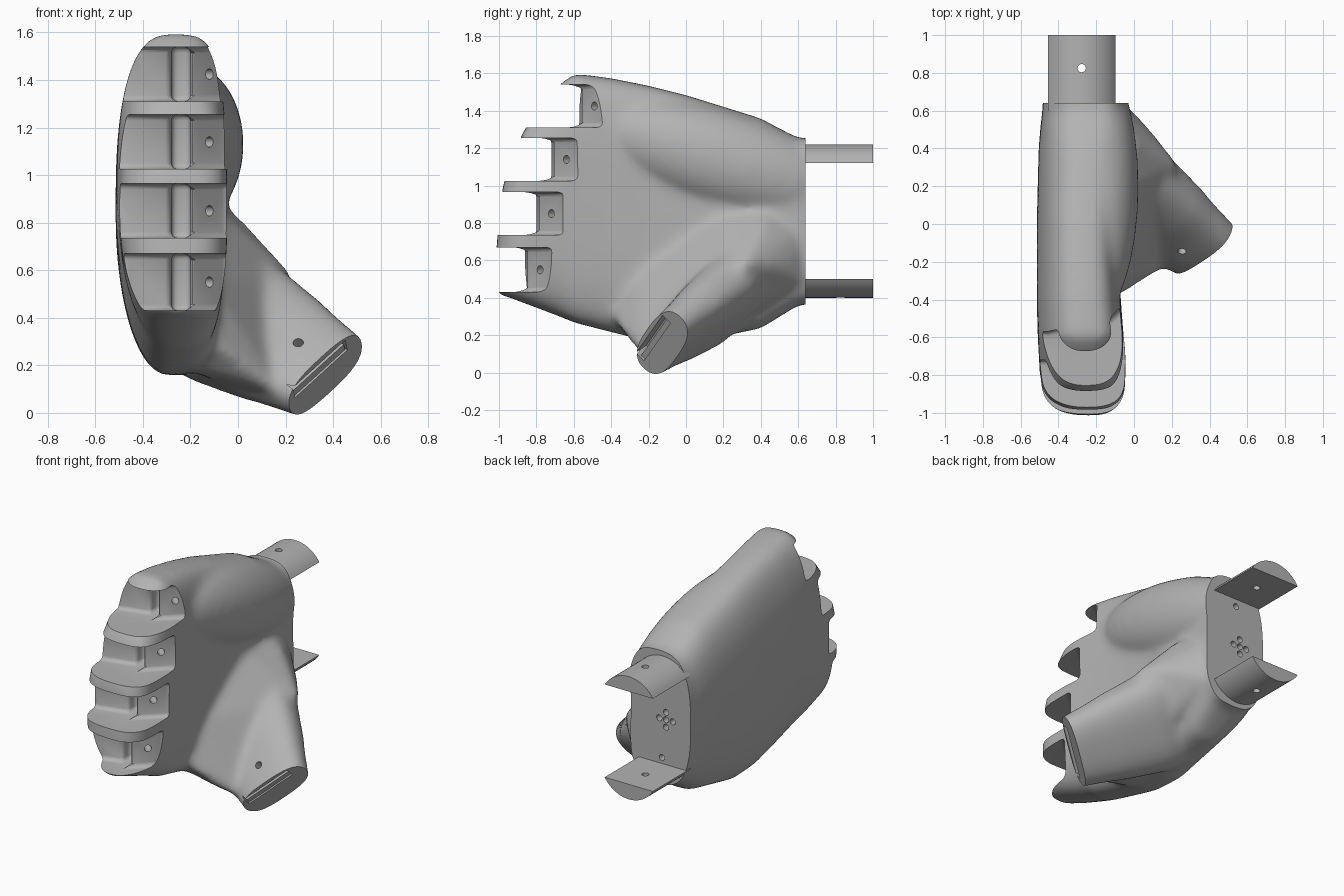
import bpy, bmesh, math
from mathutils import Vector, Matrix

if "Cube" in bpy.data.objects:
    bpy.data.objects.remove(bpy.data.objects["Cube"])

grey = bpy.data.materials.new("matte_grey")
grey.use_nodes = True
COLOR = (0.45, 0.45, 0.45, 1)
grey.diffuse_color = COLOR
grey.node_tree.nodes["Principled BSDF"].inputs["Base Color"].default_value = COLOR


def activate(ob):
    bpy.ops.object.select_all(action='DESELECT')
    ob.select_set(True)
    bpy.context.view_layer.objects.active = ob


def finish(name, bm):
    bmesh.ops.recalc_face_normals(bm, faces=bm.faces[:])
    me = bpy.data.meshes.new(name)
    bm.to_mesh(me)
    bm.free()
    me.materials.append(grey)
    ob = bpy.data.objects.new(name, me)
    bpy.context.collection.objects.link(ob)
    return ob


def apply_mod(ob, kind, **settings):
    mod = ob.modifiers.new(kind.lower(), kind)
    for key, value in settings.items():
        setattr(mod, key, value)
    activate(ob)
    bpy.ops.object.modifier_apply(modifier=mod.name)


def boolean(ob, other, operation='DIFFERENCE'):
    apply_mod(ob, 'BOOLEAN', operation=operation, solver='EXACT', object=other)
    bpy.data.objects.remove(other)


def loft(name, rings):
    bm = bmesh.new()
    loops = [[bm.verts.new(p) for p in ring] for ring in rings]
    n = len(loops[0])
    for a, b in zip(loops, loops[1:]):
        for i in range(n):
            j = (i + 1) % n
            bm.faces.new((a[i], a[j], b[j], b[i]))
    bm.faces.new(loops[0])
    bm.faces.new(loops[-1])
    return finish(name, bm)


def superellipse(a, b, power=2, power_pos=None, power_low=None, n=48):
    # power_pos rules the +x half, power_low the lower -x quarter
    pts = []
    for i in range(n):
        c, s = math.cos(math.tau * i / n), math.sin(math.tau * i / n)
        p = (power_pos or power) if c > 0 else (power_low or power) if s < 0 else power
        pts.append((math.copysign(abs(c) ** (2 / p) * a, c), math.copysign(abs(s) ** (2 / p) * b, s)))
    return pts


def prism(name, outline, frame, lo, hi):
    return loft(name, [[frame @ Vector((u, v, w)) for u, v in outline] for w in (lo, hi)])


def drill(ob, centre, axis, radius=0.022, depth=0.15):
    rot = Vector(axis).to_track_quat('Z', 'Y').to_matrix().to_4x4()
    frame = Matrix.Translation(centre) @ rot
    boolean(ob, prism("drill", superellipse(radius, radius, n=20), frame, -depth, depth))


# Palm shell: stations along y with x and z limits
stations = [
    (-1.015, -.33, -.16, .42, .66), (-.98, -.42, -.1, .41, 1.0), (-.93, -.47, -.06, .395, 1.15),
    (-.865, -.495, -.045, .37, 1.30), (-.68, -.505, -.045, .3, 1.54), (-.595, -.51, -.055, .265, 1.6),
    (-.4, -.515, -.07, .215, 1.575), (-.2, -.515, -.08, .165, 1.535), (0, -.515, -.08, .155, 1.485),
    (.4, -.505, -.05, .235, 1.36), (.52, -.495, -.04, .31, 1.295), (.60, -.485, -.04, .36, 1.255),
    (.72, -.48, -.04, .37, 1.25)]
rings = []
for y, x0, x1, z0, z1 in stations:
    powers = (2.3, 3.2, 2.3) if y < -.6 else (2.5, 4, 2) if y < .5 else (2.7, 4, 2.7)
    rings.append([((x0 + x1) / 2 + u, y, (z0 + z1) / 2 + v)
                  for u, v in superellipse((x1 - x0) / 2, (z1 - z0) / 2, *powers)])
palm = loft("palm_shell", rings)

# Thumb mount: flattened tube, wide along d, thin along n
TIP = Vector((.33, -.13, .17))
d = Vector((.67, .43, .61)).normalized()
t = Vector((.61, -.61, -.5))
t = (t - d * t.dot(d)).normalized()
n = t.cross(d).normalized()
thumb_rings = []
for s, wide, thin in [(-.09, .22, .105), (.12, .255, .125), (.25, .28, .145), (.5, .315, .17), (.75, .3, .15)]:
    thumb_rings.append([TIP - t * s + d * (u + .02) + n * (v - .015)
                        for u, v in superellipse(wide, thin, 2.8)])
thumb = loft("thumb_mount", thumb_rings)

# Thumb mound: broad web that joins the thumb to the palm
bm = bmesh.new()
for p in [(.2, -.21, .07), (.07, -.26, .12), (0, -.3, .2), (-.1, -.4, .3), (-.25, -.28, .2),
          (-.12, -.3, .55), (.1, -.05, .43), (.1, .25, .69), (-.1, .15, .87), (.12, .46, .58),
          (.02, .57, .6), (-.05, .63, .5), (-.08, .63, .78), (.03, .42, .8), (-.1, .42, .92),
          (-.2, .1, .2), (-.2, .4, .4), (0, .02, .09), (.24, .31, .57)]:
    bm.verts.new(p)
hull = bmesh.ops.convex_hull(bm, input=bm.verts[:])
bmesh.ops.delete(bm, geom=[g for g in hull["geom_interior"] if isinstance(g, bmesh.types.BMVert)],
                 context='VERTS')
mound = finish("thumb_mound", bm)

# Heel pad on the palm side
bm = bmesh.new()
bmesh.ops.create_uvsphere(bm, u_segments=32, v_segments=16, radius=1, matrix=(
    Matrix.Translation((-.2, .2, 1.13)) @ Matrix.Rotation(math.radians(-17), 4, 'X')
    @ Matrix.Diagonal((.225, .72, .27, 1))))
pad = finish("heel_pad", bm)

# Blend the masses into one skin
for mass in (thumb, mound, pad):
    boolean(palm, mass, 'UNION')
apply_mod(palm, 'REMESH', mode='VOXEL', voxel_size=0.018)
apply_mod(palm, 'SMOOTH', factor=0.5, iterations=28)

# Flat wrist face and flat thumb end
square = [(-1, -1), (1, -1), (1, 1), (-1, 1)]
back = Vector((0, .64, 0)).to_track_quat('Z', 'Y')
wrist_frame = Matrix.Translation((0, .64, .8)) @ back.to_matrix().to_4x4()
boolean(palm, prism("wrist_cut", square, wrist_frame, 0, .5))
thumb_frame = Matrix((d, n, t)).transposed().to_4x4()
thumb_frame.translation = TIP
small = [(u * .35, v * .2) for u, v in square]
boolean(palm, prism("thumb_cut", small, thumb_frame, .03, .2))

# Finger sockets: dorsal wall, cord groove and angled pin block
for front, z0, z1 in [(-.86, .43, .67), (-.8, .735, .965), (-.72, 1.025, 1.255), (-.57, 1.31, 1.54)]:
    outline = [(-.7, front), (-.46, front), (-.28, front + .04), (-.28, front + .12),
               (-.2, front + .12), (-.2, front), (-.05, front + .15), (.1, front + .15),
               (.1, -1.3), (-.7, -1.3)]
    socket = prism("socket_cut", outline, Matrix(), z0, z1)
    apply_mod(socket, 'BEVEL', width=.026, segments=3, limit_method='ANGLE')
    boolean(palm, socket)
    drill(palm, (-.12, front + .08, (z0 + z1) / 2), (1, -1, 0), depth=.1)

# Thumb hinge slot and pin hole
slot = [(u * .165, v * .03 + .04) for u, v in square]
boolean(palm, prism("slot_cut", slot, thumb_frame, -.07, .1))
drill(palm, (.25, -.16, .31), n, depth=.12)

# Cord holes in the wrist face
for x, z in [(-.3, .8), (-.25, .8), (-.35, .8), (-.3, .85), (-.3, .75), (-.27, 1.07), (-.27, .54)]:
    drill(palm, (x, .64, z), (0, 1, 0), .02, .1)


def shade(ob):
    activate(ob)
    bpy.ops.object.shade_smooth_by_angle(angle=math.radians(35))


shade(palm)

# Hinge bar inside the thumb slot
bar = prism("thumb_hinge_bar", [(u * .16, v * .016 + .026) for u, v in square], thumb_frame, -.065, .02)
shade(bar)

# Wrist tabs: half-round bars mirrored top and bottom
for name, flat, sign in [("upper_wrist_tab", 1.12, 1), ("lower_wrist_tab", .5, -1)]:
    half, rise = .178, .1
    radius = (half ** 2 + rise ** 2) / (2 * rise)
    sweep = math.asin(half / radius)
    arc = [sweep * (i / 12 - 1) for i in range(25)]
    tab = loft(name, [[(-.277 + radius * math.sin(a), y,
                        flat + sign * (radius * math.cos(a) - radius + rise)) for a in arc]
                      for y in (.6, 1.0)])
    drill(tab, (-.277, .825, flat), (0, 0, 1), depth=.3)
    shade(tab)
